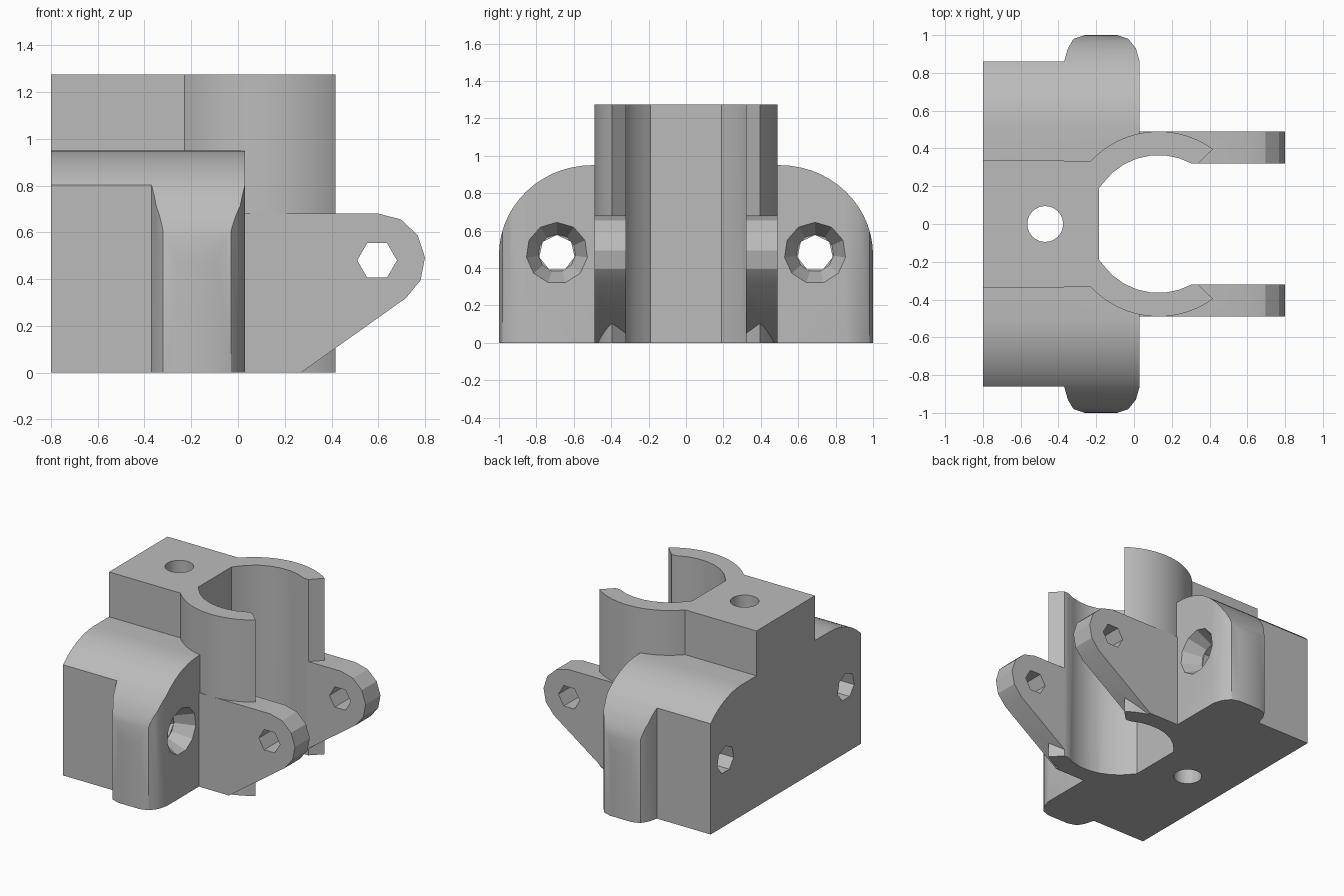
import bpy, bmesh
from math import sin, cos, pi, radians

cube = bpy.data.objects.get("Cube")
if cube:
    bpy.data.objects.remove(cube, do_unlink=True)

grey = bpy.data.materials.new("plain grey")
grey.use_nodes = True
grey.diffuse_color = (0.5, 0.5, 0.5, 1)
grey.node_tree.nodes["Principled BSDF"].inputs["Base Color"].default_value = (0.5, 0.5, 0.5, 1)


def arc(cx, cy, rx, ry, a0, a1, n):
    """Points on an ellipse arc, angles in degrees, both ends included."""
    angles = [radians(a0 + (a1 - a0) * i / n) for i in range(n + 1)]
    return [(cx + rx * cos(a), cy + ry * sin(a)) for a in angles]


def ngon(cx, cy, r, n, start=90):
    return arc(cx, cy, r, r, start, start + 360, n)[:-1]


def mirrored(pts, axis):
    """Close a half outline by reflecting it in one coordinate."""
    flip = [(-a, b) if axis == 0 else (a, -b) for a, b in reversed(pts)]
    return pts + flip


def prism(name, pts, axis, lo, hi, end=None):
    """Extrude an outline along an axis; a different end outline tapers it."""
    place = {"x": lambda a, b, t: (t, a, b),
             "y": lambda a, b, t: (a, t, b),
             "z": lambda a, b, t: (a, b, t)}[axis]
    bm = bmesh.new()
    v0 = [bm.verts.new(place(a, b, lo)) for a, b in pts]
    v1 = [bm.verts.new(place(a, b, hi)) for a, b in (end or pts)]
    bm.faces.new(v0)
    bm.faces.new(v1)
    for i in range(len(pts)):
        j = (i + 1) % len(pts)
        bm.faces.new((v0[i], v0[j], v1[j], v1[i]))
    bmesh.ops.recalc_face_normals(bm, faces=bm.faces[:])
    mesh = bpy.data.meshes.new(name)
    bm.to_mesh(mesh)
    bm.free()
    mesh.materials.append(grey)
    obj = bpy.data.objects.new(name, mesh)
    bpy.context.collection.objects.link(obj)
    return obj


def combine(target, tool, operation):
    """Apply a boolean and discard the helper."""
    tool.hide_render = True
    mod = target.modifiers.new(operation.lower(), "BOOLEAN")
    mod.operation = operation
    mod.solver = "EXACT"
    mod.object = tool
    bpy.context.view_layer.objects.active = target
    bpy.ops.object.modifier_apply(modifier=mod.name)
    bpy.data.objects.remove(tool, do_unlink=True)


# Lower body: rounded shoulders trimmed to a footprint with side bulges
shoulders = [(1, 0)] + arc(0.5, 0.47, 0.5, 0.48, 0, 90, 14)
bracket = prism("clamp_bracket", mirrored(shoulders, 0), "x", -1, 1)
side = [(-0.8, 0.86), (-0.37, 0.86), (-0.35, 0.93), (-0.32, 0.98), (-0.26, 1),
        (-0.09, 1), (-0.03, 0.98), (0.01, 0.93), (0.03, 0.86)]
combine(bracket, prism("footprint", mirrored(side, 1), "z", -0.1, 1.1), "INTERSECT")

# Upper block flowing into the round clip
clip = [(-0.8, 0.335)] + arc(0.13, 0, 0.49, 0.49, 136.9, 54, 24) + [(0.34, 0.32)]
combine(bracket, prism("clip", mirrored(clip, 1), "z", 0, 1.275), "UNION")

# Pair of hinge arms with hexagonal pin holes
for s in (-1, 1):
    outline = [(0.27, 0), (0, 0), (0, 0.68)] + arc(0.6, 0.48, 0.2, 0.2, 90, -54, 5)
    lo, hi = sorted((0.3 * s, 0.49 * s))
    arm = prism("hinge_arm", outline, "y", lo, hi)
    combine(arm, prism("pin_hole", ngon(0.595, 0.48, 0.085, 6, 0), "y", -1, 1), "DIFFERENCE")
    combine(bracket, arm, "UNION")

# Channel inside the clip: round with a flat back, open to the front of the arms
channel = [(-0.185, 0.19)] + arc(0.13, 0, 0.365, 0.365, 144, 61.2, 7) + [(1, 0.32)]
combine(bracket, prism("channel", mirrored(channel, 1), "z", -0.1, 1.4), "DIFFERENCE")

# Vertical bolt hole
combine(bracket, prism("bolt_hole", ngon(-0.47, 0, 0.095, 24), "z", -0.1, 1.4), "DIFFERENCE")

# Lengthwise screw holes with conical countersinks
for s in (-1, 1):
    y, z = 0.69 * s, 0.48
    combine(bracket, prism("screw_hole", ngon(y, z, 0.097, 7), "x", -1, 0.2), "DIFFERENCE")
    sink = prism("countersink", ngon(y, z, 0.1, 11), "x", -0.1, 0.03 + 0.013,
                 ngon(y, z, 0.171, 11))
    combine(bracket, sink, "DIFFERENCE")

# Smooth the curves, keep the edges crisp
bpy.ops.object.select_all(action="DESELECT")
bracket.select_set(True)
bpy.context.view_layer.objects.active = bracket
bpy.ops.object.shade_smooth_by_angle(angle=radians(25))
